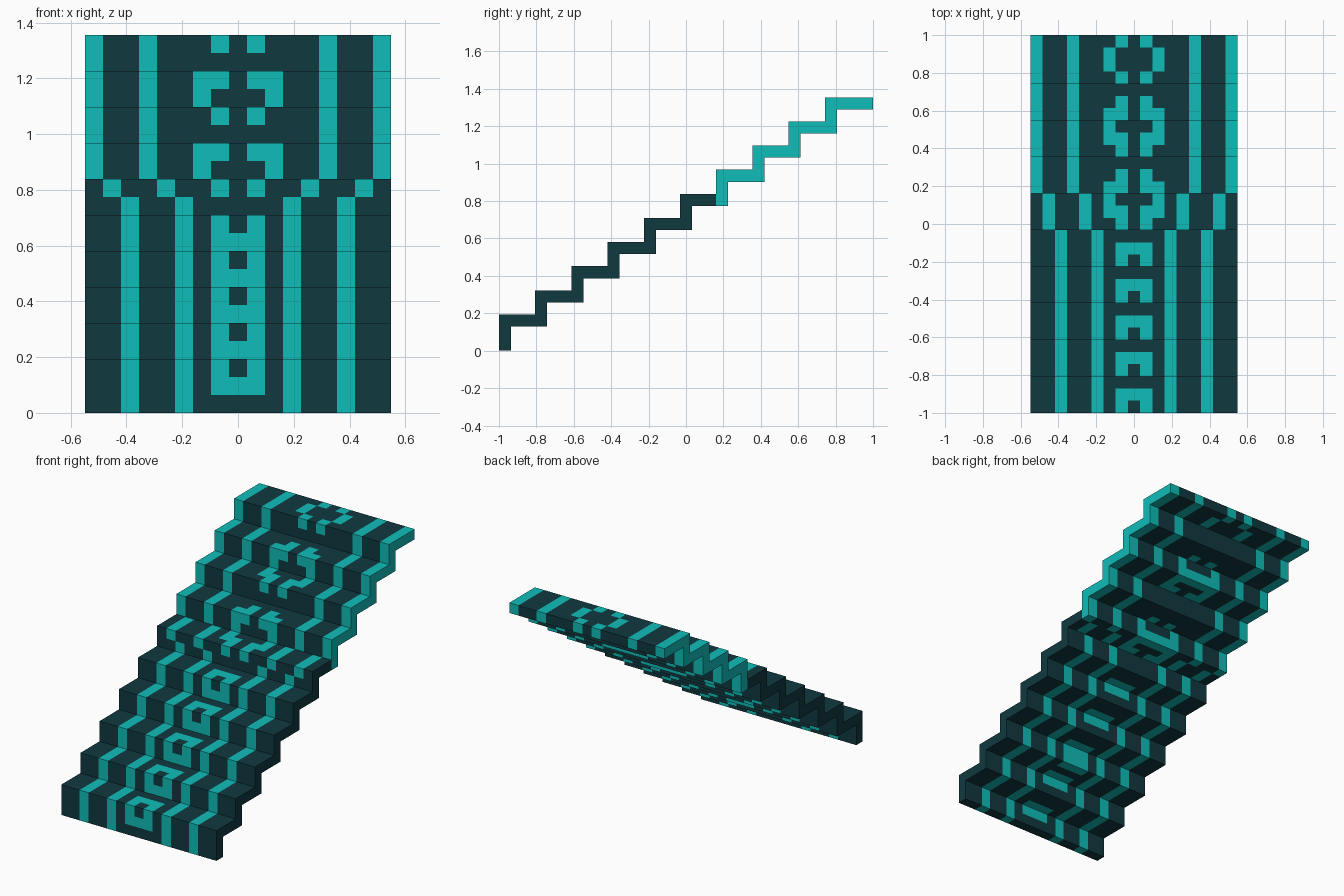
import bpy
import bmesh
from mathutils import Vector

cube = bpy.data.objects.get("Cube")
if cube:
    bpy.data.objects.remove(cube, do_unlink=True)

WIDTH, STEPS, RUN, RISE = 17, 10, 3, 2
DEPTH = STEPS * RUN + 1
UNIT = 2 / DEPTH
MIDDLE = WIDTH // 2


def make_material(name, color):
    mat = bpy.data.materials.new(name)
    mat.use_nodes = True
    mat.diffuse_color = color
    bsdf = mat.node_tree.nodes["Principled BSDF"]
    bsdf.inputs["Base Color"].default_value = color
    bsdf.inputs["Roughness"].default_value = 0.8
    return mat


DARK, TEAL = 0, 1
materials = [make_material("dark_teal", (0.005, 0.042, 0.051, 1)),
             make_material("bright_teal", (0.005, 0.51, 0.485, 1))]

# Folded sheet: each step is a riser and a tread, one block thick
profile = set()
for step in range(STEPS):
    y0, z0 = step * RUN, step * RISE
    profile |= {(y0, z0 + h) for h in range(RISE + 1)}
    profile |= {(y0 + d, z0 + RISE) for d in range(RUN + 1)}
profile = {(y, z) for y, z in profile if y < DEPTH}

# Ring motifs, as teal distances from the middle column for each (y, z) block
SIDE, CAP, BOTH, BAR = {2}, {1}, {1, 2}, {0, 1, 2}
rings = {}
for y, z in ((15, 12), (21, 16)):
    rings.update({(y, z): CAP, (y + 1, z): BOTH, (y + 2, z): SIDE,
                  (y + 3, z): BAR, (y + 3, z + 1): SIDE,
                  (y + 3, z + 2): BOTH, (y + 4, z + 2): CAP})
rings.update({(27, 20): CAP, (28, 20): SIDE, (29, 20): SIDE, (30, 20): CAP})


def block_color(x, y, z):
    off = abs(x - MIDDLE)
    # Long stripes shift outward halfway up
    if z < 12:
        stripes = {3, 6}
    elif y < 18:
        stripes = {4, 7}
    else:
        stripes = {5, 8}
    if off in stripes or off in rings.get((y, z), ()):
        return TEAL
    # Small arches on the lower steps
    step, d = divmod(y, RUN)
    h = z - step * RISE
    if step < 5 and off <= 1:
        riser = d == 0 and h == 1
        lintel = d == 0 and h == RISE and off == 1
        tread = d == 1 and h == RISE
        if riser or lintel or tread or (y, z) == (6, 4):
            return TEAL
    return DARK


# Outer faces of the blocks
AXES = [Vector((1, 0, 0)), Vector((0, 1, 0)), Vector((0, 0, 1))]
bm = bmesh.new()
corners = {}


def corner(p):
    key = tuple(round(2 * c) for c in p)
    if key not in corners:
        corners[key] = bm.verts.new(((p.x - WIDTH / 2) * UNIT,
                                     (p.y - DEPTH / 2) * UNIT, p.z * UNIT))
    return corners[key]


for y, z in profile:
    for x in range(WIDTH):
        center = Vector((x + 0.5, y + 0.5, z + 0.5))
        color = block_color(x, y, z)
        for axis in range(3):
            for sign in (-1, 1):
                n = AXES[axis] * sign
                if 0 <= x + n.x < WIDTH and (y + n.y, z + n.z) in profile:
                    continue
                u = AXES[(axis + 1) % 3]
                v = n.cross(u)
                quad = [center + (n + a * u + b * v) / 2
                        for a, b in ((-1, -1), (1, -1), (1, 1), (-1, 1))]
                face = bm.faces.new([corner(p) for p in quad])
                face.material_index = color

mesh = bpy.data.meshes.new("stair_carpet")
bm.to_mesh(mesh)
bm.free()
for mat in materials:
    mesh.materials.append(mat)
carpet = bpy.data.objects.new("stair_carpet", mesh)
bpy.context.collection.objects.link(carpet)
